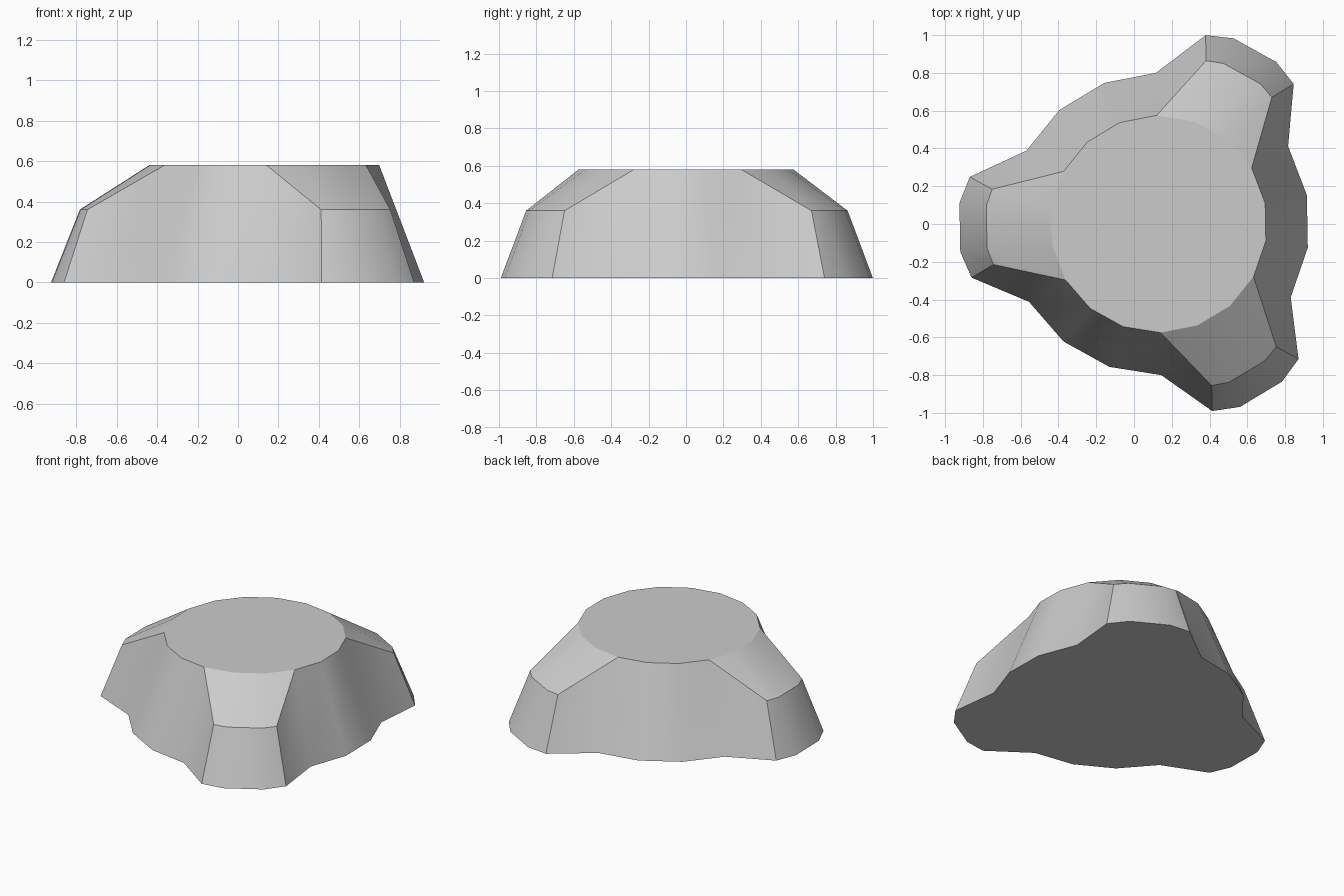
import bpy, bmesh
from math import sin, cos, radians

cube = bpy.data.objects.get("Cube")
if cube:
    bpy.data.objects.remove(cube, do_unlink=True)

CENTRE_X, TURN = 0.13, 1
TOP_Z, SHOULDER_Z = 0.58, 0.36
TOP_R, VALLEY_R = 0.575, 0.80
STEPS = (-30, -10, 10, 30)            # angles of rim points in each lobe or valley
FOOT = ((-15, 1.03), (-7, 1.06), (7, 1.06), (15, 1.03))
SHOULDER = ((-12.8, 0.90), (-7, 0.917), (7, 0.917), (12.8, 0.90))

bm = bmesh.new()


def point(angle, radius, z):
    a = radians(angle + TURN)
    return bm.verts.new((CENTRE_X + radius * cos(a), radius * sin(a), z))


def strip(lower, upper):
    for i in range(len(lower) - 1):
        bm.faces.new((lower[i], lower[i + 1], upper[i + 1], upper[i]))


# Three lobes alternating with three curved valleys
for k in range(3):
    lobe, valley = 60 + 120 * k, 120 + 120 * k
    rim = [point(lobe + s, TOP_R, TOP_Z) for s in STEPS]
    shoulder = [point(lobe + s, r, SHOULDER_Z) for s, r in SHOULDER]
    foot = [point(lobe + s, r, 0) for s, r in FOOT]
    valley_rim = [point(valley + s, TOP_R, TOP_Z) for s in STEPS]
    valley_foot = [point(valley + s, VALLEY_R, 0) for s in STEPS]
    strip(shoulder, rim)
    strip(foot, shoulder)
    strip(valley_foot, valley_rim)
    # Lobe flanks
    before = [point(lobe - 30, VALLEY_R, 0), foot[0], shoulder[0], rim[0]]
    after = [foot[3], valley_foot[0], rim[3], shoulder[3]]
    bm.faces.new(before)
    bm.faces.new(after)

# Join the sections, then cap the flat top and the underside
bmesh.ops.remove_doubles(bm, verts=bm.verts[:], dist=0.001)
bmesh.ops.holes_fill(bm, edges=[e for e in bm.edges if e.is_boundary], sides=0)
bmesh.ops.recalc_face_normals(bm, faces=bm.faces[:])

mesh = bpy.data.meshes.new("lobed_knob")
bm.to_mesh(mesh)
bm.free()
knob = bpy.data.objects.new("lobed_knob", mesh)
bpy.context.collection.objects.link(knob)

# Plain grey finish
grey = bpy.data.materials.new("light_grey")
grey.use_nodes = True
colour = (0.6, 0.6, 0.6, 1)
grey.diffuse_color = colour
grey.node_tree.nodes["Principled BSDF"].inputs["Base Color"].default_value = colour
mesh.materials.append(grey)

bpy.context.view_layer.objects.active = knob
knob.select_set(True)
bpy.ops.object.shade_smooth_by_angle(angle=radians(30))
